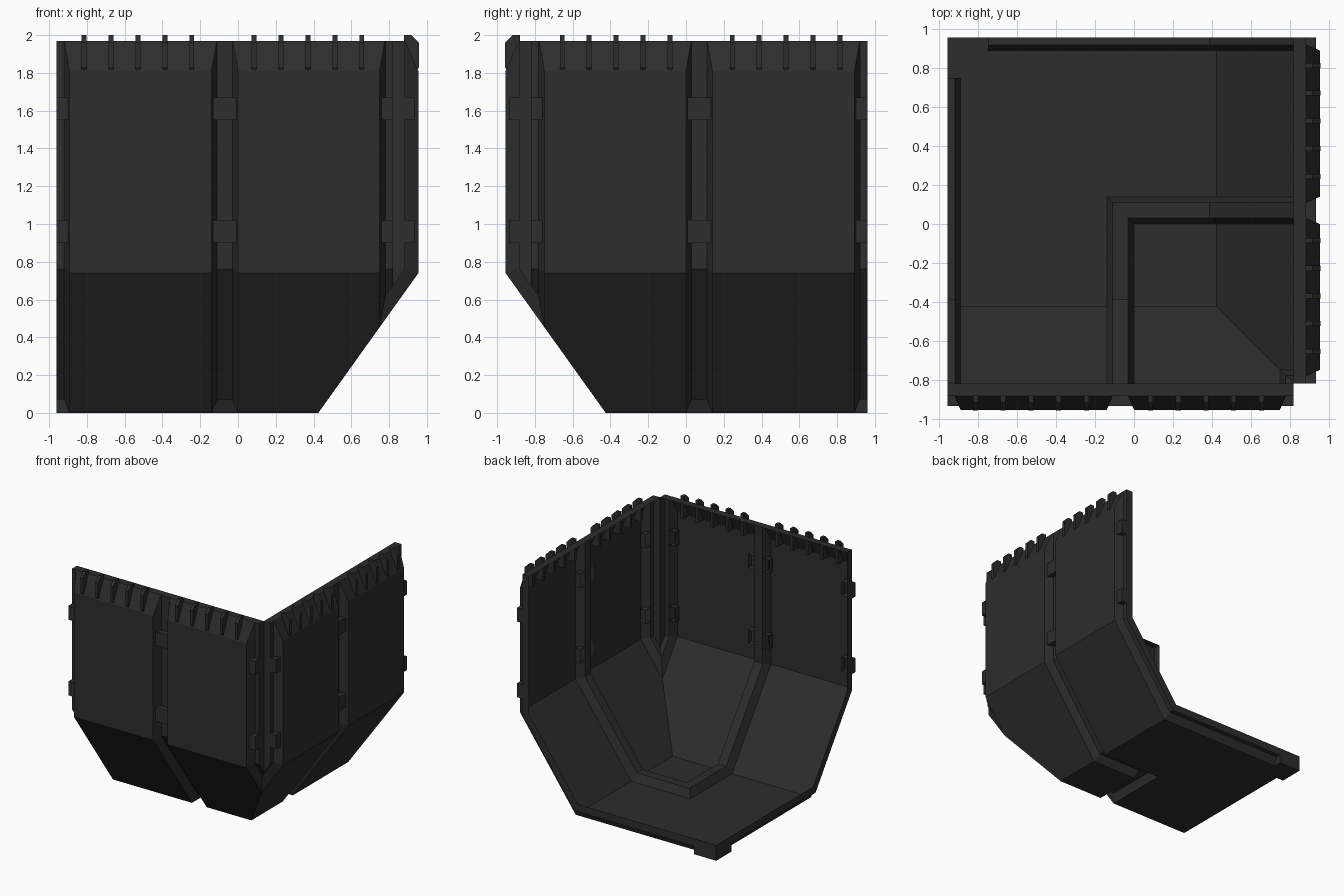
import bpy, bmesh

if "Cube" in bpy.data.objects:
    bpy.data.objects.remove(bpy.data.objects["Cube"])

A = 0.955      # distance of the outer panel faces from the middle
FLANGE = 0.065 # width of the turned-in edges
GROOVE = 0.07  # groove depth

mat = bpy.data.materials.new("charcoal_grey")
mat.diffuse_color = (0.026, 0.026, 0.026, 1)
mat.use_nodes = True
mat.node_tree.nodes["Principled BSDF"].inputs["Base Color"].default_value = mat.diffuse_color


def finish(bm, name):
    bmesh.ops.remove_doubles(bm, verts=bm.verts[:], dist=0.0005)
    bmesh.ops.recalc_face_normals(bm, faces=bm.faces[:])
    me = bpy.data.meshes.new(name)
    bm.to_mesh(me)
    bm.free()
    me.materials.append(mat)
    ob = bpy.data.objects.new(name, me)
    bpy.context.collection.objects.link(ob)
    return ob


def place(u, a, z, side):
    """u runs along a wall, a is distance outward; side 1 is the mirrored right wall."""
    return (a, -u, z) if side else (u, -a, z)


def face(bm, side, *pts):
    bm.faces.new([bm.verts.new(place(*p, side)) for p in pts])


def slope_z(a, depth):
    """Height of the lower slanted plane, pushed inward by depth."""
    return 0.74 + (depth + 0.813 * (a - A)) / 0.582


def column(u, top_u, d, end, t=0.0):
    dc = min(d, GROOVE) + t
    a1 = A - d - t
    a0 = min(A - GROOVE, A - d) - t
    a3 = max(u, A - 0.53 - 0.514 * dc)
    z3 = slope_z(a3, dc)
    return [(top_u, a0, 1.97), (u, a1, 1.81 + 1.2 * d), (u, a1, slope_z(a1, dc)),
            (u, a3, z3), (u, u if end is None else end, z3)]


# Folded sheet: walls, slanted skirt and floor; the grooves read as ribs inside
# (u, u at the rim, depth, floor end)
cols = [(-0.96, -0.96, GROOVE, -0.75), (-0.92, -0.922, GROOVE, -0.75),
        (-0.892, -0.92, 0, -0.75), (-0.89, -0.918, 0, None),
        (-0.14, -0.112, 0, None), (-0.11, -0.11, GROOVE, None),
        (-0.03, -0.03, GROOVE, None), (0, -0.028, 0, None),
        (A - 0.53, A - 0.53, 0, None), (0.75, 0.778, 0, None),
        (0.78, 0.78, GROOVE, None), (0.82, 0.82, GROOVE, None),
        (0.82, 0.82, A - 0.82, None)]

bm = bmesh.new()
for side in (0, 1):
    grid = [column(*c) for c in cols]
    for c in range(len(cols) - 1):
        for r in range(4):
            face(bm, side, grid[c][r], grid[c + 1][r], grid[c + 1][r + 1], grid[c][r + 1])
    # floor pad at the open corner, with its step up to the edge groove
    face(bm, side, (-0.96, -0.75, 0), (-0.89, -0.75, 0), (-0.89, -0.89, 0), (-0.96, -0.89, 0))
    face(bm, side, (-0.96, -0.75, GROOVE), (-0.92, -0.75, GROOVE), (-0.892, -0.75, 0), (-0.96, -0.75, 0))
face(bm, 0, (-0.96, -0.89, 0), (-0.89, -0.89, 0), (-0.89, -0.96, 0), (-0.96, -0.96, 0))
finish(bm, "hull_shell")

# Turned-in edges: flat top rim and upright end flanges
bm = bmesh.new()
for side in (0, 1):
    a_out, a_in = A - GROOVE, 0.82
    face(bm, side, (-0.96, a_out, 1.97), (0.82, a_out, 1.97), (0.82, a_in, 1.97), (-0.96, a_in, 1.97))
    o = column(*cols[0])
    i = column(*cols[0], FLANGE)
    for r in range(4):
        face(bm, side, o[r], o[r + 1], i[r + 1], i[r])
    top = i[4][2]
    face(bm, side, (-0.96, -0.75, 0), (-0.96, -0.96, 0), (-0.96, -0.96, top), (-0.96, -0.75, top))
finish(bm, "edge_flanges")


def prism(bm, profile, u0, u1, side, open_edge=None):
    """Extrude an (a, z) profile along the wall from u0 to u1."""
    p = [bm.verts.new(place(u0, a, z, side)) for a, z in profile]
    q = [bm.verts.new(place(u1, a, z, side)) for a, z in profile]
    n = len(profile)
    bm.faces.new(p)
    bm.faces.new(q[::-1])
    for i in range(n):
        if i != open_edge:
            j = (i + 1) % n
            bm.faces.new((p[i], q[i], q[j], p[j]))


fin = [(0.88, 2.0), (0.918, 2.0), (0.958, 1.96), (0.958, 1.83), (0.945, 1.81), (0.88, 1.81)]
clips = [(-0.96, -0.86), (-0.17, 0.03), (0.72, 0.82)]

for side, label in enumerate(("front", "right")):
    # Rows of five fins along the top of each panel, poking through to the inside
    bm = bmesh.new()
    for start in (-0.815, 0.085):
        for i in range(5):
            u = start + i * 0.1425
            prism(bm, fin, u - 0.013, u + 0.013, side)
    finish(bm, label + "_top_fins")

    # Hollow clips bridging the grooves, showing beside the ribs inside
    bm = bmesh.new()
    for z in (0.90, 1.55):
        for u0, u1 in clips:
            prism(bm, [(0.885, z), (0.935, z), (0.935, z + 0.12), (0.885, z + 0.12)],
                  u0, u1, side, open_edge=3)
    finish(bm, label + "_groove_clips")
